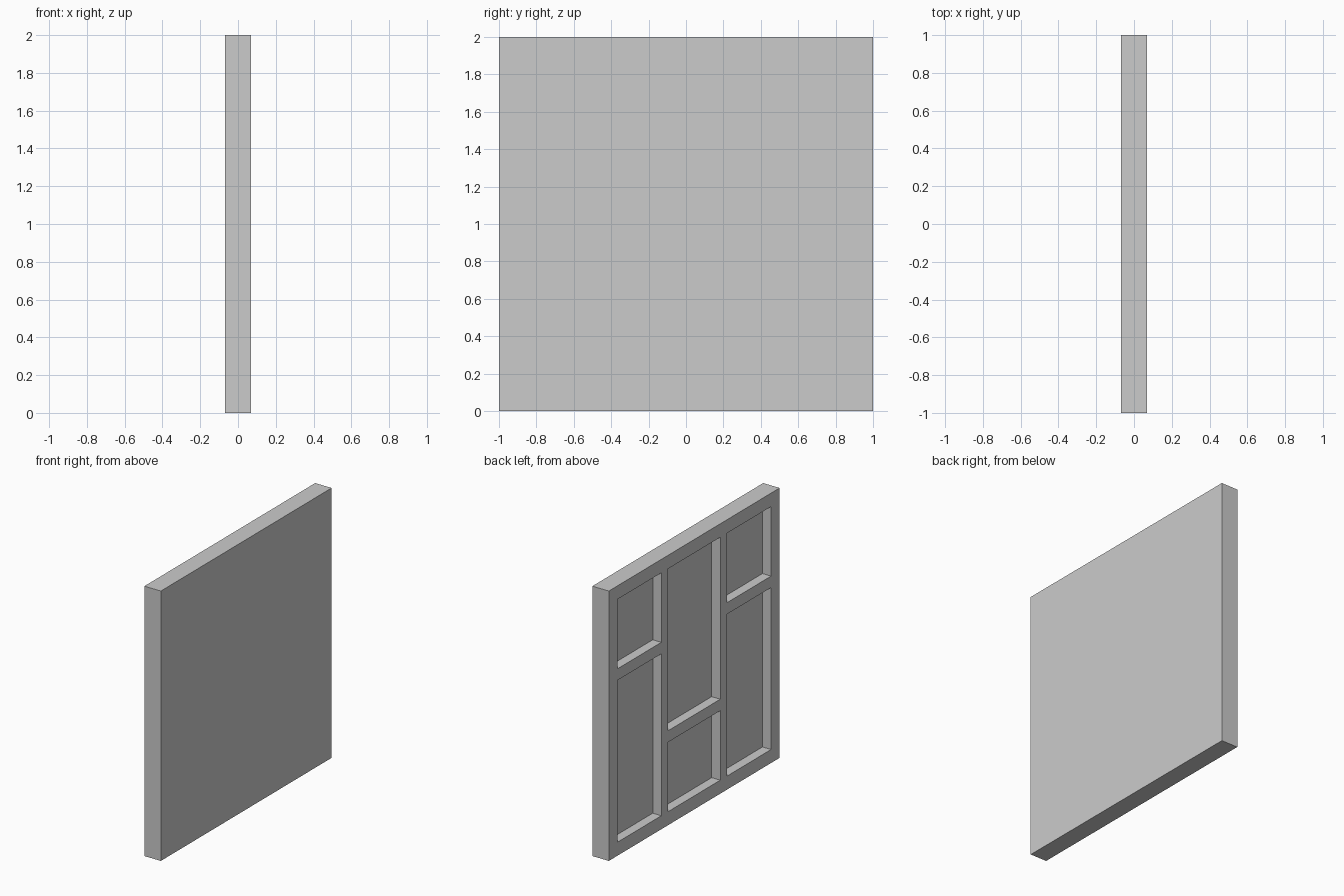
import bpy

if "Cube" in bpy.data.objects:
    bpy.data.objects.remove(bpy.data.objects["Cube"])

HALF_T = 0.0675          # half thickness of the slab
FLOOR_X = 0.003          # depth plane of the recess floors


def box(name, x, y, z):
    """Axis-aligned box from (min, max) ranges."""
    bpy.ops.mesh.primitive_cube_add(size=1)
    ob = bpy.context.object
    ob.name = name
    ob.location = [(a + b) / 2 for a, b in (x, y, z)]
    ob.scale = [b - a for a, b in (x, y, z)]
    bpy.ops.object.transform_apply(location=True, rotation=False, scale=True)
    return ob


# Solid slab
panel = box("recessed_panel", (-HALF_T, HALF_T), (-1, 1), (0, 2))

# Recesses on the -x face: outer columns short over long, middle long over short
outer_rows = [(0.10, 1.30), (1.385, 1.90)]
middle_rows = [(0.10, 0.615), (0.70, 1.90)]
columns = [((-0.90, -0.385), outer_rows),
           ((-0.305, 0.305), middle_rows),
           ((0.385, 0.90), outer_rows)]

for y_range, rows in columns:
    for z_range in rows:
        cutter = box("recess_cutter", (-0.3, FLOOR_X), y_range, z_range)
        cutter.hide_render = True
        mod = panel.modifiers.new("recess", 'BOOLEAN')
        mod.operation = 'DIFFERENCE'
        mod.solver = 'EXACT'
        mod.object = cutter
        bpy.context.view_layer.objects.active = panel
        bpy.ops.object.modifier_apply(modifier=mod.name)
        bpy.data.objects.remove(cutter, do_unlink=True)
